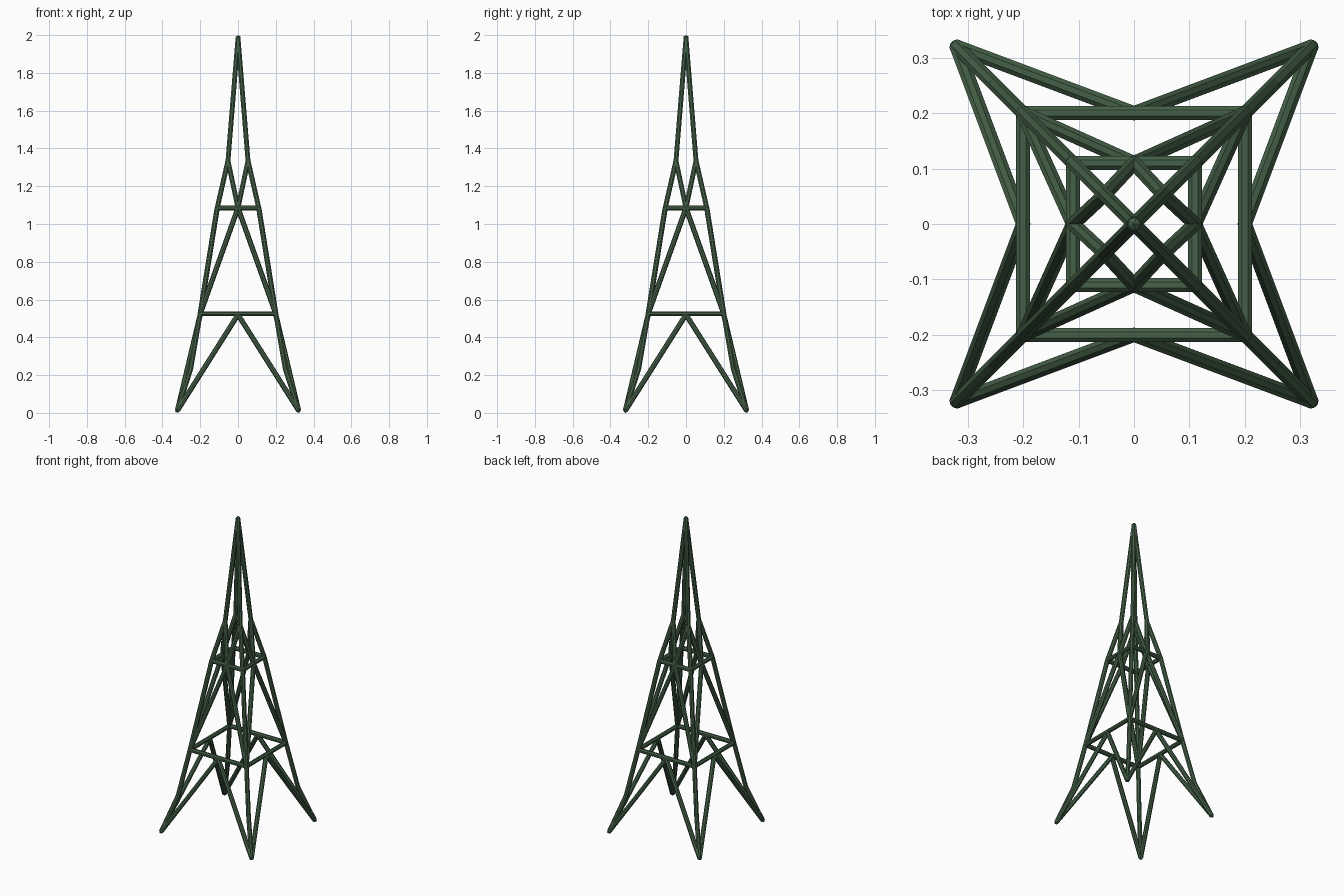
import bpy, bmesh, math
from mathutils import Vector

if "Cube" in bpy.data.objects:
    bpy.data.objects.remove(bpy.data.objects["Cube"])

R = 0.0138      # strut radius
SIDES = 8

green = bpy.data.materials.new("dark green steel")
green.diffuse_color = (0.06, 0.12, 0.065, 1)
green.use_nodes = True
green.node_tree.nodes["Principled BSDF"].inputs["Base Color"].default_value = green.diffuse_color


def add_strut(bm, a, b):
    """Faceted bar between two points."""
    a, b = Vector(a), Vector(b)
    d = b - a
    rot = d.to_track_quat('Z', 'Y').to_matrix().to_4x4()
    new = bmesh.ops.create_cone(bm, cap_ends=True, segments=SIDES,
                                radius1=R, radius2=R, depth=d.length)["verts"]
    # turn so that a flat side points sideways
    turn = math.pi / SIDES
    for v in new:
        x, y, z = v.co
        v.co = (x * math.cos(turn) - y * math.sin(turn),
                x * math.sin(turn) + y * math.cos(turn), z)
        v.co = rot @ v.co + (a + b) / 2


def add_knot(bm, p, r=R):
    """Small faceted joint."""
    new = bmesh.ops.create_icosphere(bm, subdivisions=1, radius=r)["verts"]
    for v in new:
        v.co += Vector(p)


def quarter_turn(p, k):
    x, y, z = p
    for _ in range(k):
        x, y = -y, x
    return (x, y, z)


def build(name, paths, knot=R * 1.03):
    """Repeat polyline paths on all four sides as one object."""
    bm = bmesh.new()
    for k in range(4):
        for path in paths:
            pts = [quarter_turn(p, k) for p in path]
            for a, b in zip(pts, pts[1:]):
                add_strut(bm, a, b)
            for p in pts:
                add_knot(bm, p, knot)
    me = bpy.data.meshes.new(name)
    bm.to_mesh(me)
    bm.free()
    me.materials.append(green)
    ob = bpy.data.objects.new(name, me)
    bpy.context.collection.objects.link(ob)
    return ob


# Key points of one corner and one side
foot = (0.32, 0.32, 0.0142)
knee = (0.25, 0.25, 0.235)
low = (0.2, 0.2, 0.525)
mid = (0.11, 0.11, 1.085)
neck = (0.053, 0.053, 1.335)
apex = (0, 0, 1.9858)
low_mid = (0, 0.2, 0.52)
high_mid = (0, 0.11, 1.085)


def flip(p):
    return (-p[0], p[1], p[2])


# Corner legs running up to the tip
build("corner_legs", [[foot, knee, low, mid, neck, apex]])
# Square frames
build("lower_ring", [[low, flip(low)]])
build("upper_ring", [[mid, flip(mid)]])
# Inverted V braces of the lower and middle stages
build("foot_braces", [[foot, low_mid, flip(foot)]])
build("middle_braces", [[low, high_mid, flip(low)]])
# V braces up to the neck
build("neck_braces", [[neck, high_mid, flip(neck)]])
